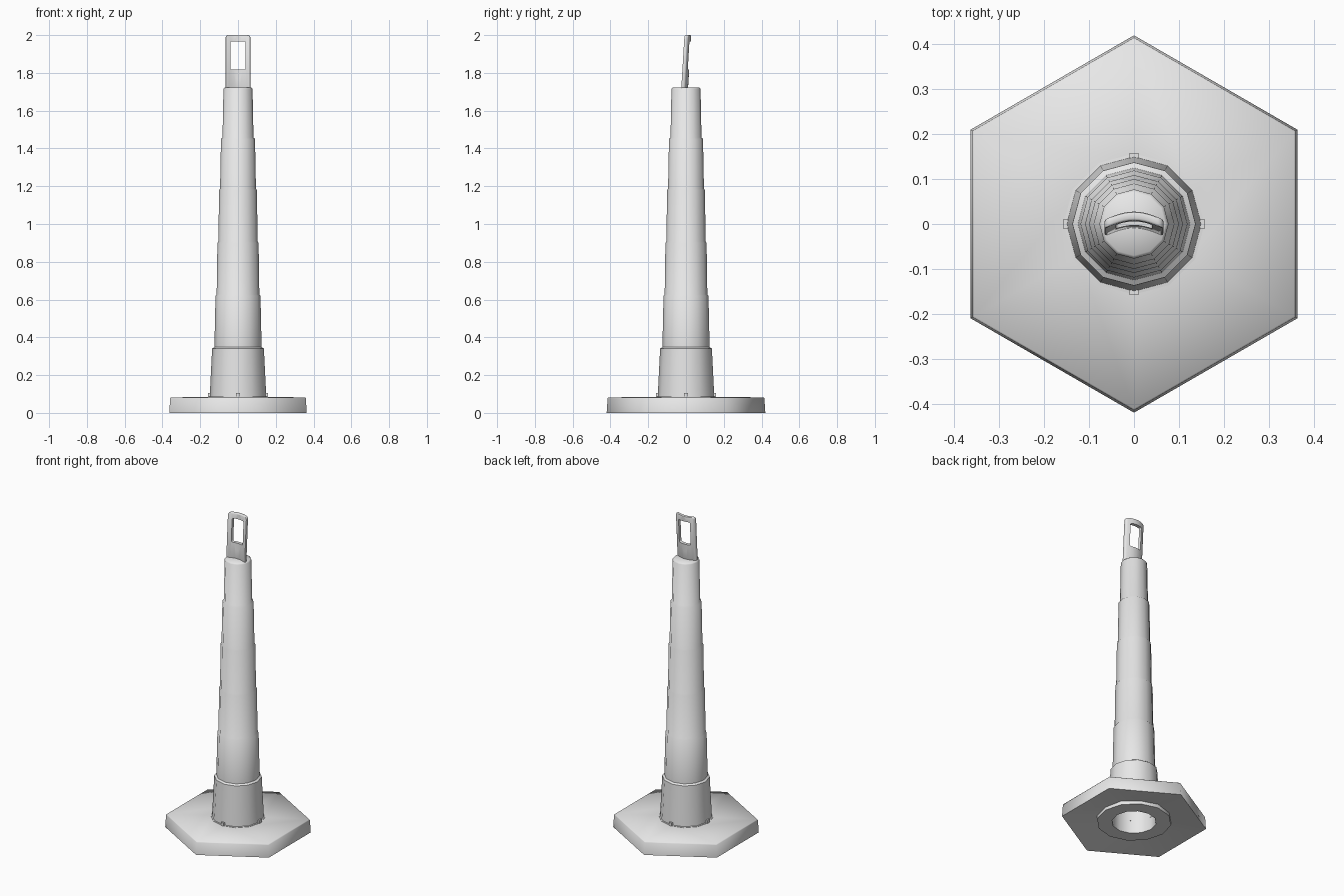
import bpy, bmesh, math
from mathutils import Vector

cube = bpy.data.objects.get("Cube")
if cube:
    bpy.data.objects.remove(cube, do_unlink=True)

grey = bpy.data.materials.new("plain grey")
grey.use_nodes = True
grey.diffuse_color = (0.8, 0.8, 0.8, 1)
grey.node_tree.nodes["Principled BSDF"].inputs["Base Color"].default_value = (0.8, 0.8, 0.8, 1)


def add_object(name, bm, smooth=None):
    bmesh.ops.recalc_face_normals(bm, faces=bm.faces)
    mesh = bpy.data.meshes.new(name)
    bm.to_mesh(mesh)
    bm.free()
    mesh.materials.append(grey)
    obj = bpy.data.objects.new(name, mesh)
    bpy.context.collection.objects.link(obj)
    if smooth:
        smooth_mesh(mesh, smooth)
    return obj


def smooth_mesh(mesh, degrees):
    for p in mesh.polygons:
        p.use_smooth = True
    mesh.set_sharp_from_angle(angle=math.radians(degrees))


def lathe(name, profile, sides, smooth, closed=False):
    """Sweep an (r, z) profile around z; a radius of 0 closes to a point."""
    bm = bmesh.new()
    rings = []
    for r, z in profile:
        ring = []
        for i in range(sides):
            a = math.pi / 2 + math.tau * i / sides
            ring.append(bm.verts.new((r * math.cos(a), r * math.sin(a), z)))
        rings.append(ring)
    pairs = list(zip(rings, rings[1:]))
    if closed:
        pairs.append((rings[-1], rings[0]))
    for low, high in pairs:
        for i in range(sides):
            j = (i + 1) % sides
            bm.faces.new((low[i], low[j], high[j], high[i]))
    bmesh.ops.remove_doubles(bm, verts=bm.verts, dist=1e-5)
    return add_object(name, bm, smooth)


def box(name, size, centre, bevel=0.0, axis=None):
    """Box whose edges along one axis may be rounded."""
    bm = bmesh.new()
    bmesh.ops.create_cube(bm, size=1)
    for v in bm.verts:
        v.co = Vector(a * b for a, b in zip(v.co, size)) + Vector(centre)
    if bevel:
        edges = [e for e in bm.edges
                 if abs((e.verts[0].co - e.verts[1].co).normalized()[axis]) > 0.9]
        bmesh.ops.bevel(bm, geom=edges, offset=bevel, segments=3, profile=0.5, affect='EDGES')
    return bm


# Hexagonal base with a hollowed underside
lathe("base", [(0.145, 0.085), (0.411, 0.082), (0.415, 0.077), (0.42, 0.0), (0.19, 0.03)], 6, 65)

# Stepped tapering post: each section starts narrower than the one below
levels = [0.08, 0.34, 0.62, 0.9, 1.18, 1.45, 1.715]
lower = [0.15, 0.125, 0.113, 0.104, 0.095, 0.082]
upper = [0.137, 0.119, 0.109, 0.1, 0.09, 0.077]
profile = []
for i in range(len(lower)):
    profile += [(lower[i], levels[i] + (0.008 if i else 0)), (upper[i], levels[i + 1])]
profile += [(0.07, 1.722), (0, 1.722)]
lathe("post", profile, 12, 50)

# Flat collar and the bottom ring with its hollow core
lathe("collar", [(0.157, 0.075), (0.157, 0.087), (0.14, 0.089)], 12, 50)
lathe("bottom_ring", [(0.215, 0.04), (0.215, 0.003), (0.128, 0.003), (0.128, 0.09),
                      (0.06, 1.7), (0, 1.7)], 12, 50)

# Four small locking tabs around the foot of the post
for i in range(4):
    a = i * math.pi / 2
    add_object("foot_tab", box("tab", (0.02, 0.02, 0.025),
                               (0.148 * math.cos(a), 0.148 * math.sin(a), 0.092)))

# Handle plate, divided in strips so it can be curved
bm = box("plate", (0.132, 0.02, 0.29), (0, 0, 1.855), 0.014, 1)
for i in range(-5, 6):
    bmesh.ops.bisect_plane(bm, geom=bm.verts[:] + bm.edges[:] + bm.faces[:],
                           plane_co=(i * 0.011, 0, 0), plane_no=(1, 0, 0))
handle = add_object("handle", bm)
bevel = handle.modifiers.new("rounded rim", 'BEVEL')
bevel.width = 0.005
bevel.segments = 2
bevel.limit_method = 'ANGLE'
bevel.angle_limit = math.radians(60)

# Cutters for the grip window and the two pin holes
cutters = [add_object("window_cutter", box("w", (0.08, 0.2, 0.148), (0, 0, 1.892), 0.008, 1))]
for z, r in ((1.788, 0.017), (1.982, 0.012)):
    bm = bmesh.new()
    bmesh.ops.create_cone(bm, cap_ends=True, segments=12, radius1=r, radius2=r, depth=0.2)
    for v in bm.verts:
        v.co = Vector((v.co.x, v.co.z, v.co.y + z))
    cutters.append(add_object("hole_cutter", bm))
for c in cutters:
    c.hide_render = True
    m = handle.modifiers.new("cut", 'BOOLEAN')
    m.object = c
    m.operation = 'DIFFERENCE'
    m.solver = 'EXACT'

# Apply the cuts, then bow the plate backwards and lean it
bpy.context.view_layer.update()
graph = bpy.context.evaluated_depsgraph_get()
shaped = bpy.data.meshes.new_from_object(handle.evaluated_get(graph))
handle.modifiers.clear()
handle.data = shaped
for c in cutters:
    bpy.data.objects.remove(c, do_unlink=True)
for v in shaped.vertices:
    bow = 0.018 * math.cos(v.co.x / 0.066 * math.pi / 2)
    v.co.y += bow - 0.017 + (v.co.z - 1.72) * 0.06
smooth_mesh(shaped, 45)
